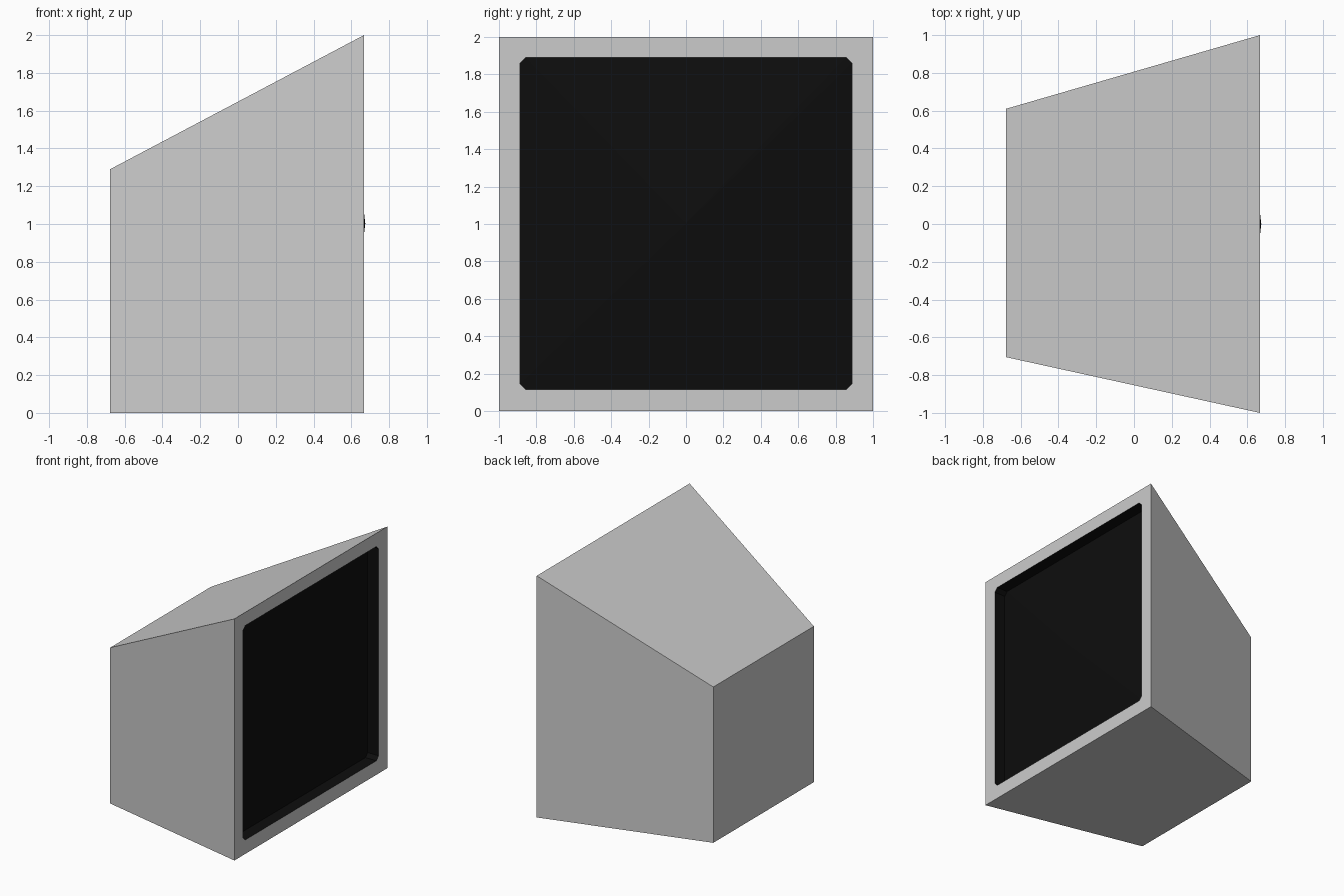
import bpy
import bmesh

if "Cube" in bpy.data.objects:
    bpy.data.objects.remove(bpy.data.objects["Cube"])

def material(name, value):
    m = bpy.data.materials.new(name)
    m.diffuse_color = (value, value, value, 1)
    m.use_nodes = True
    m.node_tree.nodes["Principled BSDF"].inputs["Base Color"].default_value = m.diffuse_color
    return m

grey = material("grey casing", 0.6)
black = material("black glass", 0.004)

FRONT, BACK, BASE, PEAK = 0.667, -0.677, 0.567, 0.674

def rect(bm, x, y0, y1, z0, z1):
    return [bm.verts.new((x, y, z)) for y, z in ((y0, z0), (y1, z0), (y1, z1), (y0, z1))]

def chamfered(bm, x, h=0.887, c=0.03):
    # Square opening with small cut corners, starting at the lower left
    pts = [(-h, c - h), (c - h, -h), (h - c, -h), (h, c - h),
           (h, h - c), (h - c, h), (c - h, h), (-h, h - c)]
    return [bm.verts.new((x, y, z + 1.003)) for y, z in pts]

def finish(bm, name, mat):
    mesh = bpy.data.meshes.new(name)
    bm.to_mesh(mesh)
    bm.free()
    mesh.materials.append(mat)
    ob = bpy.data.objects.new(name, mesh)
    bpy.context.collection.objects.link(ob)

# Tapered casing, with a frame around the screen opening
bm = bmesh.new()
back = rect(bm, BACK, -0.705, 0.61, 0, 1.29)
front = rect(bm, FRONT, -1, 1, 0, 2)
rim = chamfered(bm, FRONT)
bm.faces.new(back[::-1])
for i in range(4):
    j = (i + 1) % 4
    bm.faces.new((back[i], back[j], front[j], front[i]))
    a, b, c = rim[2 * i], rim[2 * i + 1], rim[(2 * i + 2) % 8]
    bm.faces.new((front[i], b, a))
    bm.faces.new((front[i], front[j], c, b))
finish(bm, "casing", grey)

# Recess walls and the shallow pyramid of glass
bm = bmesh.new()
rim, base = chamfered(bm, FRONT), chamfered(bm, BASE)
peak = bm.verts.new((PEAK, 0, 1.003))
for i in range(8):
    j = (i + 1) % 8
    bm.faces.new((rim[i], rim[j], base[j], base[i]))
    bm.faces.new((base[i], base[j], peak))
finish(bm, "screen", black)
